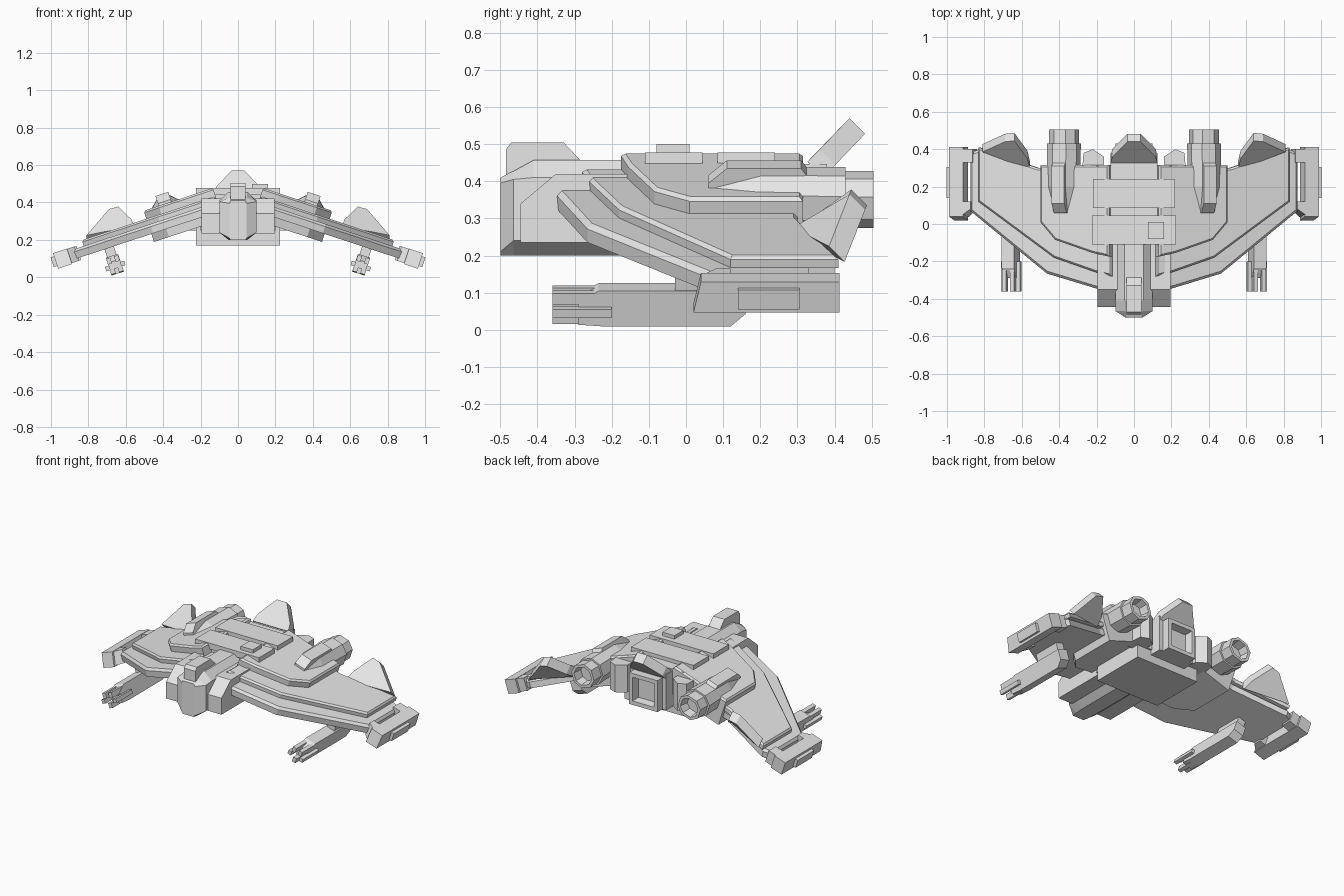
import bpy, bmesh, math
from mathutils import Vector

cube = bpy.data.objects.get("Cube")
if cube:
    bpy.data.objects.remove(cube, do_unlink=True)

grey = bpy.data.materials.new("hull_grey")
grey.use_nodes = True
grey.diffuse_color = (0.8, 0.8, 0.8, 1)
grey.node_tree.nodes["Principled BSDF"].inputs["Base Color"].default_value = (0.8, 0.8, 0.8, 1)

SLOPE = 0.33
NORMAL = Vector((SLOPE, 0, 1)).normalized()


def flat(x, y, z):
    return Vector((x, y, z))


def wing(u, y, off):
    """Point on the drooping wing plane, lifted by off along its normal."""
    return Vector((u, y, 0.405 - SLOPE * (u - 0.21))) + NORMAL * off


def finish(name, bm, mirror=False):
    bmesh.ops.recalc_face_normals(bm, faces=bm.faces)
    mesh = bpy.data.meshes.new(name)
    bm.to_mesh(mesh)
    bm.free()
    mesh.materials.append(grey)
    ob = bpy.data.objects.new(name, mesh)
    bpy.context.collection.objects.link(ob)
    if mirror:
        ob.modifiers.new("mirror", "MIRROR").use_mirror_merge = False
    return ob


def loft(name, rings, mirror=False, frame=flat, bevel=0, hole=None):
    """Skin rings of points and cap both ends; optionally bevel or sink the last cap."""
    bm = bmesh.new()
    vs = [[bm.verts.new(frame(*p)) for p in ring] for ring in rings]
    n = len(rings[0])
    for a, b in zip(vs, vs[1:]):
        for i in range(n):
            j = (i + 1) % n
            bm.faces.new((a[i], a[j], b[j], b[i]))
    bm.faces.new(vs[0])
    end = bm.faces.new(vs[-1])
    bmesh.ops.recalc_face_normals(bm, faces=bm.faces)
    if hole:
        width, depth = hole
        bmesh.ops.inset_region(bm, faces=[end], thickness=width)
        bmesh.ops.inset_region(bm, faces=[end], thickness=width * 0.4, depth=-depth)
    if bevel:
        bmesh.ops.bevel(bm, geom=list(end.edges), offset=bevel, segments=1,
                        affect='EDGES', profile=0.5)
    return finish(name, bm, mirror)


def box(name, x, y, z, mirror=False, frame=flat, hole=None):
    rings = [[(x[0], yy, z[0]), (x[1], yy, z[0]), (x[1], yy, z[1]), (x[0], yy, z[1])] for yy in y]
    return loft(name, rings, mirror, frame, hole=hole)


def side_profile(name, pts, x0, x1, mirror=False, frame=flat):
    return loft(name, [[(x, y, z) for y, z in pts] for x in (x0, x1)], mirror, frame)


def slab(name, outline, bottom, top, bevel):
    return loft(name, [[(x, y, o) for x, y in outline] for o in (bottom, top)],
                True, wing, bevel)


# Wing layers
slab("wing_lower_plate", [(0.12, -0.37), (0.2, -0.35), (0.48, -0.265), (0.89, 0.07),
                          (0.89, 0.38), (0.84, 0.40), (0.52, 0.29), (0.12, 0.29)],
     -0.085, -0.033, 0.014)
slab("wing_upper_plate", [(0.12, -0.28), (0.21, -0.257), (0.43, -0.18), (0.835, 0.12),
                          (0.835, 0.41), (0.52, 0.30), (0.12, 0.30)],
     -0.034, 0.0, 0.010)
slab("wing_root_plate", [(0.12, -0.175), (0.21, -0.155), (0.41, -0.085), (0.49, 0.01),
                         (0.49, 0.315), (0.12, 0.315)],
     -0.13, 0.045, 0.010)

# Wingtip pods with inward toes and an outer panel
tip = [(0.02, -0.105), (0.04, -0.018), (0.413, -0.018), (0.413, -0.105)]
side_profile("wingtip_pod", tip, 0.92, 0.995, True, wing)
loft("wingtip_toe", [[(0.88, 0.07, -0.1), (0.93, 0.025, -0.1), (0.93, 0.12, -0.1), (0.88, 0.12, -0.1)],
                     [(0.88, 0.08, -0.02), (0.93, 0.045, -0.02), (0.93, 0.12, -0.02), (0.88, 0.12, -0.02)]],
     True, wing)
box("wingtip_rear_toe", (0.87, 0.93), (0.33, 0.40), (-0.10, -0.02), True, wing)
box("wingtip_panel", (0.99, 1.013), (0.14, 0.305), (-0.09, -0.035), True, wing)

# Guns under the wings
gun = [(-0.29, -0.225), (-0.29, -0.16), (-0.235, -0.13), (0.16, -0.13),
       (0.16, -0.195), (0.12, -0.23), (-0.22, -0.23)]
side_profile("gun_body", gun, 0.682, 0.748, True, wing)
box("gun_pylon", (0.69, 0.74), (-0.03, 0.15), (-0.14, -0.07), True, wing)
for i, (u, o) in enumerate([(0.684, -0.152), (0.726, -0.152), (0.704, -0.214)]):
    box(f"gun_barrel_{i + 1}", (u, u + 0.022), (-0.36, -0.2), (o - 0.016, o + 0.016), True, wing)
for i, u in enumerate((0.664, 0.744)):
    box(f"gun_side_barrel_{i + 1}", (u, u + 0.022), (-0.36, -0.2), (-0.2, -0.175), True, wing)

# Engine nacelles on the wings
def octagon(y, w, z0, z1, u=0.375):
    c = min(w, (z1 - z0) / 2) * 0.55
    return [(u - w + c, y, z0), (u + w - c, y, z0), (u + w, y, z0 + c), (u + w, y, z1 - c),
            (u + w - c, y, z1), (u - w + c, y, z1), (u - w, y, z1 - c), (u - w, y, z0 + c)]


loft("engine_nacelle", [octagon(0.07, 0.035, 0.0, 0.06), octagon(0.2, 0.075, -0.07, 0.08),
                        octagon(0.43, 0.08, -0.08, 0.08)], True, wing)
loft("engine_nozzle", [octagon(0.42, 0.07, -0.07, 0.07), octagon(0.505, 0.07, -0.07, 0.07)],
     True, wing, hole=(0.018, 0.06))
side_profile("engine_ridge", [(0.06, 0.04), (0.06, 0.058), (0.11, 0.1), (0.31, 0.1), (0.34, 0.06)],
             0.342, 0.41, True, wing)

# Fins, leaning back
def fin(name, outline, mirror):
    back = Vector((0, 0.042, -0.042))
    loft(name, [outline, [tuple(Vector(p) + back) for p in outline]], mirror)


fin("wing_fin", [(0.81, 0.385, 0.225), (0.69, 0.44, 0.365), (0.64, 0.445, 0.378),
                 (0.57, 0.35, 0.31), (0.555, 0.288, 0.275)], True)
fin("tail_fin", [(-0.125, 0.327, 0.453), (-0.115, 0.36, 0.486), (-0.035, 0.44, 0.57),
                 (0.035, 0.44, 0.57), (0.115, 0.36, 0.486), (0.125, 0.327, 0.453)], False)

# Nose hull
def hull(y, a, w, zb, zsb, zst, zt):
    return [(-a, y, zb), (a, y, zb), (w, y, zsb), (w, y, zst),
            (a, y, zt), (-a, y, zt), (-w, y, zst), (-w, y, zsb)]


loft("nose_hull", [hull(-0.5, 0.04, 0.045, 0.2, 0.21, 0.395, 0.41),
                   hull(-0.465, 0.045, 0.1, 0.2, 0.24, 0.405, 0.427),
                   hull(-0.41, 0.05, 0.1, 0.2, 0.24, 0.41, 0.457),
                   hull(0.0, 0.05, 0.1, 0.2, 0.24, 0.41, 0.457)])
side_profile("nose_flank", [(-0.445, 0.235), (-0.445, 0.34), (-0.35, 0.42), (0.3, 0.42), (0.3, 0.235)],
             -0.195, 0.195)
side_profile("nose_sensor", [(-0.485, 0.4), (-0.485, 0.485), (-0.47, 0.505), (-0.33, 0.505), (-0.28, 0.452)],
             -0.04, 0.04)

# Centre body, keel and dorsal plates
box("centre_body", (-0.2, 0.2), (-0.1, 0.31), (0.25, 0.455))
box("keel", (-0.225, 0.225), (-0.06, 0.3), (0.17, 0.3))
box("front_dorsal_plate", (-0.225, 0.225), (-0.11, 0.045), (0.44, 0.478))
box("rear_dorsal_plate", (-0.22, 0.22), (0.085, 0.24), (0.44, 0.478))
box("dorsal_hatch", (0.075, 0.16), (-0.08, 0.01), (0.47, 0.5))

# Square tail exhaust and the blocks beside it
box("tail_housing", (-0.125, 0.125), (0.28, 0.38), (0.22, 0.447))
box("tail_exhaust", (-0.1, 0.1), (0.3, 0.43), (0.22, 0.42), hole=(0.035, 0.08))
loft("tail_side_block", [[(0.16, 0.25, z), (0.28, 0.25, z), (0.27, 0.38, z), (0.22, 0.4, z), (0.16, 0.36, z)]
                         for z in (0.25, 0.425)], True)
